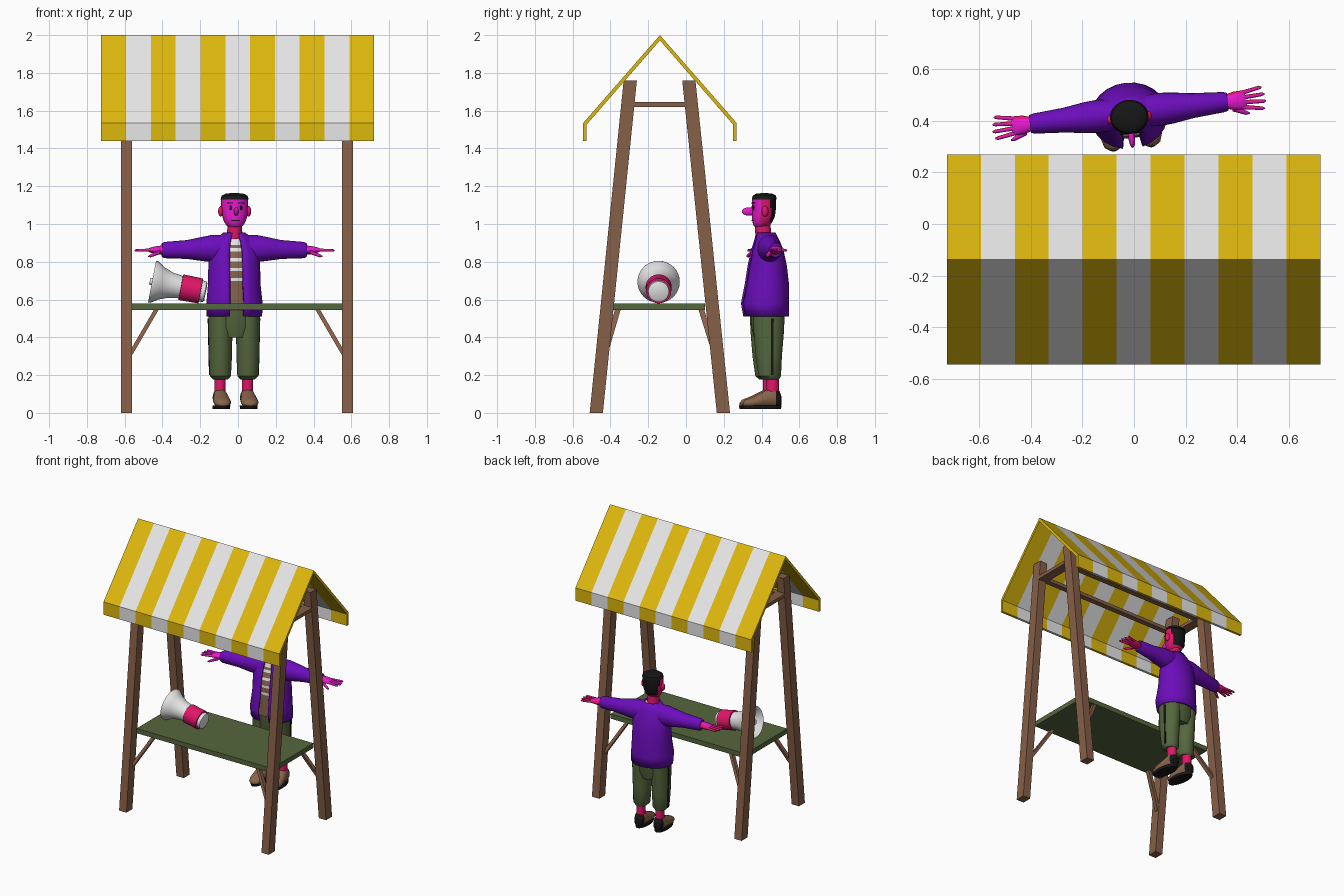
import bpy, bmesh, math
from mathutils import Matrix, Vector

cube = bpy.data.objects.get("Cube")
if cube:
    bpy.data.objects.remove(cube, do_unlink=True)


def material(name, r, g, b):
    m = bpy.data.materials.new(name)
    m.use_nodes = True
    m.diffuse_color = (r, g, b, 1)
    m.node_tree.nodes["Principled BSDF"].inputs["Base Color"].default_value = (r, g, b, 1)
    return m


YELLOW = material("awning yellow", 0.73, 0.48, 0.004)
WHITE = material("white", 0.8, 0.8, 0.8)
WOOD = material("wood brown", 0.24, 0.115, 0.065)
GREEN = material("olive green", 0.09, 0.135, 0.047)
PURPLE = material("jacket purple", 0.15, 0.004, 0.5)
MAGENTA = material("magenta skin", 0.8, 0.01, 0.62)
PINK = material("crimson pink", 0.75, 0.008, 0.14)
BLACK = material("black", 0.008, 0.008, 0.008)
LEATHER = material("leather brown", 0.25, 0.13, 0.07)

WORLD = Matrix.Identity(4)
# The vendor stands behind the stall, turned slightly
VENDOR = Matrix.Translation((-0.02, 0.43, 0)) @ Matrix.Rotation(0.113, 4, "Z")


def finish(name, bm, mats, rule=None, matrix=WORLD, smooth=True):
    """Turn a bmesh into an object; rule(centre, normal) picks a material index."""
    bmesh.ops.recalc_face_normals(bm, faces=bm.faces)
    if rule:
        for f in bm.faces:
            f.material_index = int(rule(f.calc_center_median(), f.normal))
    me = bpy.data.meshes.new(name)
    bm.to_mesh(me)
    bm.free()
    for m in mats:
        me.materials.append(m)
    if smooth:
        me.polygons.foreach_set("use_smooth", [True] * len(me.polygons))
        me.set_sharp_from_angle(angle=math.radians(40))
    ob = bpy.data.objects.new(name, me)
    bpy.context.collection.objects.link(ob)
    ob.matrix_world = matrix
    return ob


def beam(name, p, q, sx, sy, mat, matrix=WORLD):
    """Sheared box from p up to q with a level sx by sy section."""
    bm = bmesh.new()
    bmesh.ops.create_cube(bm, size=1)
    p, q = Vector(p), Vector(q)
    for v in bm.verts:
        v.co = p.lerp(q, v.co.z + 0.5) + Vector((v.co.x * sx, v.co.y * sy, 0))
    return finish(name, bm, [mat], matrix=matrix, smooth=False)


def loft(name, axis, rows, mats, rule=None, matrix=VENDOR, n=24, skip=None):
    """Skin ellipses along an axis; row = position, centre a, centre b, radius a, radius b."""
    bm = bmesh.new()
    rings = []
    for s, ca, cb, ra, rb in rows:
        ring = []
        for i in range(n):
            t = math.tau * i / n
            a, b = ca + ra * math.cos(t), cb + rb * math.sin(t)
            ring.append(bm.verts.new({"x": (s, a, b), "y": (a, s, b), "z": (a, b, s)}[axis]))
        rings.append(ring)
    for lo, hi in zip(rings, rings[1:]):
        for i in range(n):
            j = (i + 1) % n
            bm.faces.new((lo[i], lo[j], hi[j], hi[i]))
    if skip:
        gone = [f for f in bm.faces if skip(f.calc_center_median())]
        bmesh.ops.delete(bm, geom=gone, context="FACES")
    else:
        bm.faces.new(rings[0])
        bm.faces.new(rings[-1])
    return finish(name, bm, mats, rule, matrix)


def blob(name, centre, size, mat):
    bm = bmesh.new()
    bmesh.ops.create_uvsphere(bm, u_segments=16, v_segments=10, radius=1)
    bmesh.ops.transform(bm, verts=bm.verts, matrix=Matrix.Translation(centre) @ Matrix.Diagonal((*size, 1)))
    return finish(name, bm, [mat], matrix=VENDOR)


# Stall frame: leaning posts, braces, top bars
for side, x in (("right", -0.59), ("left", 0.58)):
    s = 1 if x > 0 else -1
    beam(f"{side}_front_post", (x, -0.475, 0), (x, -0.295, 1.76), 0.06, 0.07, WOOD)
    beam(f"{side}_back_post", (x, 0.198, 0), (x, 0.015, 1.76), 0.06, 0.07, WOOD)
    beam(f"{side}_top_bar", (x, -0.14, 1.62), (x, -0.14, 1.645), 0.07, 0.27, WOOD)
    beam(f"{side}_front_brace", (x - s * 0.02, -0.43, 0.31), (x - s * 0.16, -0.36, 0.55), 0.025, 0.03, WOOD)
    beam(f"{side}_back_brace", (x - s * 0.02, 0.155, 0.31), (x - s * 0.16, 0.08, 0.55), 0.025, 0.03, WOOD)
for part, y in (("front", -0.27), ("back", -0.01)):
    beam(f"{part}_long_bar", (-0.005, y, 1.62), (-0.005, y, 1.645), 1.15, 0.04, WOOD)

# Table top
beam("table_top", (-0.005, -0.145, 0.545), (-0.005, -0.145, 0.58), 1.11, 0.49, GREEN)

# Striped awning: one gable profile swept through eleven stripes
half = [(0.406, 1.44), (0.406, 1.535), (0, 2.0)]
inner = [(0.388, 1.44), (0.388, 1.526), (0, 1.972)]
profile = half + [(-y, z) for y, z in half[1::-1]]
profile += [(-y, z) for y, z in inner] + inner[1::-1]
stripes = 11
width = 1.445 / stripes
bm = bmesh.new()
rings = [[bm.verts.new((-0.724 + width * k, y - 0.138, z)) for y, z in profile] for k in range(stripes + 1)]
for lo, hi in zip(rings, rings[1:]):
    for i in range(len(profile)):
        j = (i + 1) % len(profile)
        bm.faces.new((lo[i], lo[j], hi[j], hi[i]))
for ring in (rings[0], rings[-1]):
    for i in range(4):
        bm.faces.new((ring[i], ring[i + 1], ring[8 - i], ring[9 - i]))
finish("striped_awning", bm, [YELLOW, WHITE],
       lambda c, n: max(0, min(10, math.floor((c.x + 0.724) / width))) % 2, smooth=False)

# Megaphone lying on the table, bell toward the right
horn = [(-0.012, 0.018), (0.1, 0.022), (0.11, 0.045), (0.004, 0.105), (0, 0.112), (0.012, 0.112),
        (0.05, 0.087), (0.1, 0.068), (0.155, 0.06), (0.156, 0.069), (0.262, 0.067),
        (0.263, 0.057), (0.285, 0.055), (0.29, 0.045)]
loft("megaphone", "x", [(s, 0, 0, r, r) for s, r in horn], [WHITE, PINK],
     lambda c, n: 0.1552 < c.x < 0.2626,
     Matrix.Translation((-0.455, -0.145, 0.695)) @ Matrix.Rotation(0.19, 4, "Y"), 32)

# Open jacket over a striped shirt
body = [(0.51, 0, -0.005, 0.148, 0.122), (0.58, 0, -0.012, 0.15, 0.128), (0.68, 0, -0.002, 0.14, 0.118),
        (0.78, 0, 0, 0.138, 0.104), (0.86, 0, 0, 0.135, 0.086), (0.915, 0, -0.002, 0.105, 0.066),
        (0.955, 0, -0.008, 0.058, 0.052)]
jacket = loft("jacket", "z", body, [PURPLE], skip=lambda c: abs(c.x) < 0.025 and c.y < 0)
solid = jacket.modifiers.new("cloth", "SOLIDIFY")
solid.thickness = 0.012
shirt_rows = []
for k in range(24):
    z = 0.54 + k * 0.0175
    t = max(0, (z - 0.78) / 0.17)
    shirt_rows.append((z, 0, 0, 0.12 - 0.065 * t, 0.1 - 0.015 * (z - 0.54) - 0.05 * t))
loft("shirt", "z", shirt_rows, [LEATHER, WHITE],
     lambda c, n: c.z > 0.89 or (c.z > 0.68 and int((c.z - 0.54) / 0.0175) % 3 == 0))

# Trousers
loft("trouser_hips", "z", [(0.4, 0, 0, 0.09, 0.07), (0.45, 0, 0, 0.13, 0.083), (0.56, 0, 0, 0.132, 0.09)], [GREEN])


def skin_rule(c, n):
    return n.z < -0.3 or n.y > 0.5


for side, s in (("left", 1), ("right", -1)):
    # Sleeve, hand and fingers
    loft(f"{side}_sleeve", "x", [(s * x, 0, z, ry, rz) for x, z, ry, rz in (
        (0.05, 0.872, 0.06, 0.07), (0.12, 0.87, 0.064, 0.072), (0.17, 0.868, 0.06, 0.064),
        (0.25, 0.865, 0.048, 0.05), (0.37, 0.862, 0.039, 0.043), (0.385, 0.862, 0.034, 0.037))], [PURPLE])
    loft(f"{side}_hand", "x", [(s * x, 0, z, ry, rz) for x, z, ry, rz in (
        (0.375, 0.862, 0.026, 0.024), (0.41, 0.862, 0.036, 0.022),
        (0.445, 0.862, 0.037, 0.014), (0.455, 0.862, 0.032, 0.009))], [MAGENTA, PINK], skin_rule)
    for k in range(4):
        y = -0.027 + 0.018 * k
        tip = 0.535 - 0.008 * abs(k - 1.3)
        loft(f"{side}_finger_{k + 1}", "x", [(s * 0.44, y, 0.862, 0.009, 0.009), (s * (tip - 0.01), y * 1.5, 0.86, 0.007, 0.007),
             (s * tip, y * 1.5, 0.86, 0.003, 0.003)], [MAGENTA, PINK], skin_rule, n=10)
    loft(f"{side}_thumb", "x", [(s * 0.4, -0.028, 0.852, 0.012, 0.012), (s * 0.45, -0.05, 0.832, 0.009, 0.009),
         (s * 0.465, -0.054, 0.828, 0.003, 0.003)], [MAGENTA, PINK], skin_rule, n=10)
    # Leg with side seam, ankle, shoe and sole
    x = s * 0.073
    loft(f"{side}_trouser_leg", "z", [(0.178, x, 0.01, 0.04, 0.045), (0.195, x, 0.005, 0.056, 0.06),
         (0.3, x, 0, 0.061, 0.07), (0.42, x, 0, 0.063, 0.08), (0.52, x, 0, 0.063, 0.085)], [GREEN])
    beam(f"{side}_seam", (s * 0.128, 0.012, 0.2), (s * 0.135, 0.012, 0.5), 0.009, 0.014, BLACK, VENDOR)
    loft(f"{side}_ankle", "z", [(0.08, x, 0.02, 0.03, 0.034), (0.2, x, 0.02, 0.03, 0.034)], [PINK])
    loft(f"{side}_shoe", "y", [(y, x, z, rx, rz) for y, z, rx, rz in (
        (-0.138, 0.045, 0.015, 0.01), (-0.125, 0.05, 0.035, 0.02), (-0.09, 0.055, 0.046, 0.028),
        (-0.04, 0.067, 0.044, 0.04), (0, 0.078, 0.039, 0.05), (0.035, 0.08, 0.038, 0.052),
        (0.058, 0.072, 0.03, 0.042), (0.066, 0.065, 0.015, 0.025))], [LEATHER, BLACK], lambda c, n: c.y > 0.045)
    loft(f"{side}_sole", "z", [(0.02, x, -0.037, 0.044, 0.102), (0.04, x, -0.037, 0.047, 0.106)], [BLACK])
    # Ear, eye and eyebrow
    blob(f"{side}_ear", (s * 0.074, -0.02, 1.067), (0.014, 0.018, 0.028), PINK)
    blob(f"{side}_eye", (s * 0.028, -0.076, 1.086), (0.007, 0.005, 0.012), BLACK)
    beam(f"{side}_eyebrow", (s * 0.029, -0.077, 1.108), (s * 0.029, -0.075, 1.114), 0.028, 0.009, BLACK, VENDOR)

# Head with hair painted by region, neck, nose and mouth
loft("neck", "z", [(0.92, 0, -0.02, 0.042, 0.042), (1.01, 0, -0.025, 0.038, 0.042)], [PINK])


def head_rule(c, n):
    if c.z > 1.128 or (c.z > 1.015 and c.y > 0.012):
        return 2
    return 0 if c.y < -0.04 else 1


loft("head", "z", [(0.983, 0, -0.035, 0.026, 0.028), (0.99, 0, -0.03, 0.043, 0.042), (1.01, 0, -0.026, 0.056, 0.053),
     (1.035, 0, -0.021, 0.065, 0.06), (1.06, 0, -0.018, 0.069, 0.062), (1.085, 0, -0.017, 0.071, 0.063),
     (1.11, 0, -0.017, 0.072, 0.063), (1.13, 0, -0.017, 0.072, 0.063), (1.131, 0, -0.016, 0.075, 0.066),
     (1.15, 0, -0.015, 0.069, 0.061), (1.16, 0, -0.015, 0.05, 0.045), (1.163, 0, -0.015, 0.025, 0.02)],
     [MAGENTA, PINK, BLACK], head_rule, n=32)
blob("nose", (0, -0.098, 1.066), (0.013, 0.038, 0.022), MAGENTA)
beam("mouth", (0, -0.077, 1.016), (0, -0.078, 1.021), 0.045, 0.009, BLACK, VENDOR)
